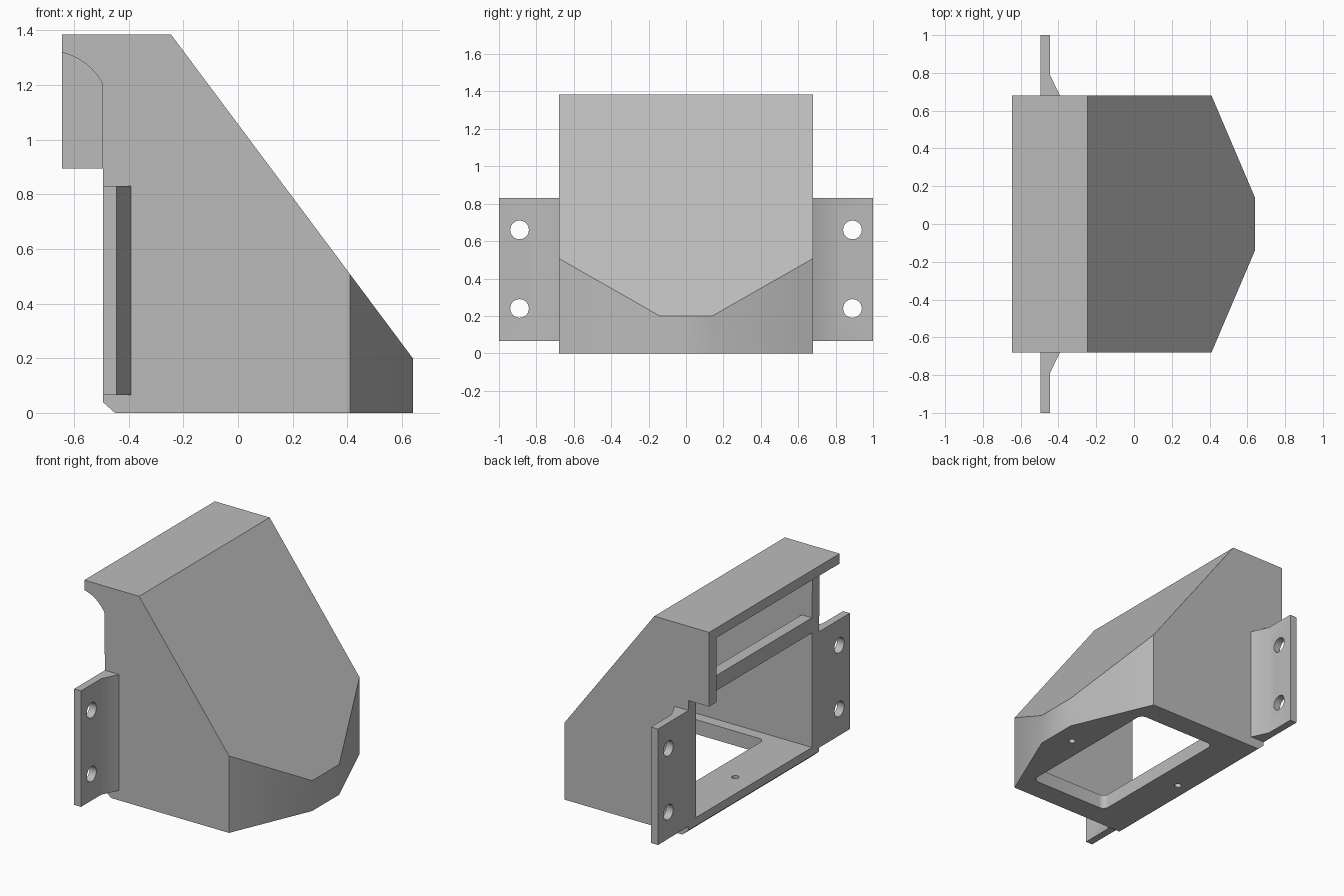
import bpy, bmesh, math
from mathutils import Vector

cube = bpy.data.objects.get("Cube")
if cube:
    bpy.data.objects.remove(cube, do_unlink=True)

grey = bpy.data.materials.new("plain_grey")
grey.use_nodes = True
colour = (0.5, 0.5, 0.5, 1)
grey.diffuse_color = colour
grey.node_tree.nodes["Principled BSDF"].inputs["Base Color"].default_value = colour

NOSE = Vector((0.92, 0.392, 0))   # direction of the angled nose cheeks
WALL = 0.075


def prism(name, points, low, high, axis="y", nose=None):
    """Extrude a 2D profile along y (points are x, z) or z (points are x, y)."""
    bm = bmesh.new()
    place = (lambda a, b: (a, low, b)) if axis == "y" else (lambda a, b: (a, b, low))
    face = bm.faces.new([bm.verts.new(place(a, b)) for a, b in points])
    moved = bmesh.ops.extrude_face_region(bm, geom=[face])["geom"]
    shift = Vector((0, high - low, 0)) if axis == "y" else Vector((0, 0, high - low))
    bmesh.ops.translate(bm, vec=shift, verts=[v for v in moved if isinstance(v, bmesh.types.BMVert)])
    # Bevel off both nose corners
    if nose:
        for side in (1, -1):
            normal = Vector((NOSE.x, side * NOSE.y, 0)).normalized()
            cut = bmesh.ops.bisect_plane(bm, geom=bm.verts[:] + bm.edges[:] + bm.faces[:],
                                         plane_co=normal * nose, plane_no=normal, clear_outer=True)
            edges = [e for e in cut["geom_cut"] if isinstance(e, bmesh.types.BMEdge)]
            bmesh.ops.contextual_create(bm, geom=edges)
    bmesh.ops.recalc_face_normals(bm, faces=bm.faces[:])
    mesh = bpy.data.meshes.new(name)
    bm.to_mesh(mesh)
    bm.free()
    mesh.materials.append(grey)
    obj = bpy.data.objects.new(name, mesh)
    bpy.context.collection.objects.link(obj)
    return obj


def circle(cx, cy, r, start=0, end=360, steps=24):
    return [(cx + r * math.cos(math.radians(start + (end - start) * i / steps)),
             cy + r * math.sin(math.radians(start + (end - start) * i / steps)))
            for i in range(steps)]


def activate(obj):
    bpy.ops.object.select_all(action="DESELECT")
    obj.select_set(True)
    bpy.context.view_layer.objects.active = obj


def subtract(obj, cutter):
    cutter.hide_render = True
    mod = obj.modifiers.new("cut", "BOOLEAN")
    mod.operation = "DIFFERENCE"
    mod.solver = "EXACT"
    mod.object = cutter
    activate(obj)
    bpy.ops.object.modifier_apply(modifier=mod.name)
    bpy.data.objects.remove(cutter, do_unlink=True)


def finish(obj):
    activate(obj)
    bpy.ops.object.shade_smooth_by_angle(angle=math.radians(30))


# Sloped hood with a chamfered foot and an overhanging top
hood = prism("hood", [(-0.495, 0.04), (-0.45, 0), (0.64, 0), (0.64, 0.2), (-0.245, 1.385),
                      (-0.645, 1.385), (-0.645, 0.895), (-0.495, 0.895)],
             -0.68, 0.68, nose=0.644)

# Hollow interior, open at the back
inner = 0.68 - WALL
subtract(hood, prism("cavity", [(-1, 0.095), (0.565, 0.095), (0.565, 0.175), (-0.29, 1.32), (-1, 1.32)],
                     -inner, inner, nose=0.644 - WALL))

# Rounded notch in one side wall under the overhang
arc = circle(-0.695, 1.1, 0.225, 29, 77, 10) + [(-0.645, 1.319)]
subtract(hood, prism("notch", [(-0.75, 0.8), (-0.495, 0.8)] + arc + [(-0.75, 1.319)], -0.8, -0.55))

# Rounded window in the floor
window = []
for cx, cy, start in ((0.345, 0.49, 0), (-0.16, 0.49, 90), (-0.16, -0.49, 180), (0.345, -0.49, 270)):
    window += circle(cx, cy, 0.04, start, start + 90, 6)
    window.append((cx + 0.04 * math.cos(math.radians(start + 90)),
                   cy + 0.04 * math.sin(math.radians(start + 90))))
subtract(hood, prism("window", window, -0.1, 0.14, "z"))

# Small screw holes in the floor
for x in (-0.36, 0.51):
    subtract(hood, prism("screw_hole", circle(x, 0, 0.022), -0.1, 0.14, "z"))
finish(hood)

# Cross bar over the rear opening
finish(prism("cross_bar", [(-0.495, 0.85), (-0.42, 0.85), (-0.42, 0.95), (-0.495, 0.95)],
             -inner - 0.01, inner + 0.01))

# Mounting flanges with gussets and bolt holes
for side, name in ((1, "back_flange"), (-1, "front_flange")):
    outline = [(-0.495, 0.675), (-0.495, 1), (-0.445, 1), (-0.445, 0.79), (-0.39, 0.675)]
    flange = prism(name, [(x, side * y) for x, y in outline], 0.065, 0.83, "z")
    for z in (0.24, 0.66):
        bolt = prism("bolt_hole", circle(0, 0, 0.05), -0.2, 0.2, "z")
        bolt.rotation_euler = (0, math.pi / 2, 0)
        bolt.location = (-0.47, side * 0.89, z)
        bpy.context.view_layer.update()
        subtract(flange, bolt)
    finish(flange)
